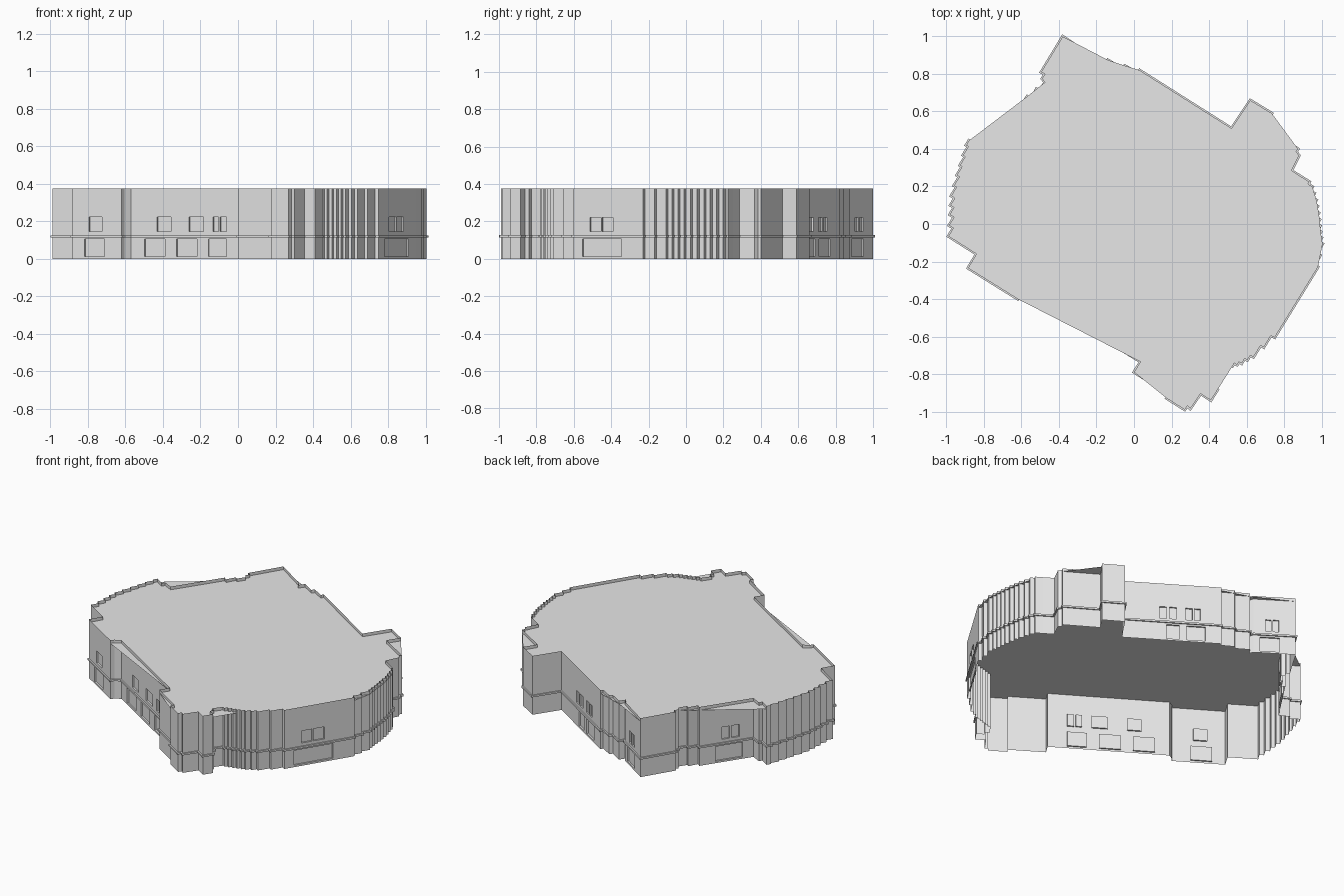
import bpy, bmesh
from mathutils import Vector

if "Cube" in bpy.data.objects:
    bpy.data.objects.remove(bpy.data.objects["Cube"])

TOP, ROOF = 0.375, 0.355
U, V = Vector((0.853, -0.522)), Vector((0.522, 0.853))

mat = bpy.data.materials.new("light grey")
mat.use_nodes = True
grey = (0.8, 0.8, 0.8, 1)
mat.diffuse_color = grey
mat.node_tree.nodes["Principled BSDF"].inputs["Base Color"].default_value = grey


def finish(bm, name):
    bmesh.ops.remove_doubles(bm, verts=bm.verts, dist=0.0002)
    mesh = bpy.data.meshes.new(name)
    bm.to_mesh(mesh)
    bm.free()
    mesh.materials.append(mat)
    obj = bpy.data.objects.new(name, mesh)
    bpy.context.collection.objects.link(obj)
    return obj


def stairs(tips, counts, axis):
    """Sawtooth outline along a bulging line, each tooth turning along axis first."""
    tips = [Vector(t) for t in tips]
    out = []
    for a, b, n in zip(tips, tips[1:], counts):
        step = (b - a) / n
        for i in range(n):
            p = a + step * i
            out += [p, p + axis * step.dot(axis)]
    return out + [tips[-1]]


# Outline of the building, counterclockwise
south_west = [(-.84, -.16), (-.885, -.235), (-.62, -.4), (-.605, -.38), (-.57, -.36),
              (.035, -.735), (0, -.79), (.19, -.91), (.175, -.93)]
south_bay = [(.27, -.99), (.285, -.97), (.3, -.985), (.355, -.905), (.41, -.94),
             (.445, -.885), (.405, -.86), (.42, -.84), (.395, -.825)]
south_arc = stairs([(.435, -.77), (.56, -.735), (.62, -.7), (.73, -.595)], [5, 2, 2], U)
east_arc = stairs([(.95, -.28), (.987, -.095), (.976, 0), (.96, .107), (.928, .213),
                   (.895, .25)], [3, 3, 3, 3, 1], V)
north_east = [(.84, .285), (.88, .365), (.865, .385), (.875, .4), (.685, .515), (.735, .59),
              (.62, .66), (.52, .51), (.03, .82), (.02, .805), (-.05, .845),
              (-.065, .83), (-.14, .875), (-.165, .84), (-.175, .865)]
north_west = [(-.38, 1), (-.495, .81), (-.475, .8), (-.49, .775), (-.475, .755),
              (-.505, .71), (-.52, .72), (-.55, .665), (-.57, .68), (-.755, .4),
              (-.815, .43), (-.825, .41), (-.88, .445)]
west_arc = stairs([(-.895, .42), (-.945, .26), (-.975, .15), (-.983, .05), (-.99, -.065)],
                  [3, 2, 2, 2], U)
outline = [Vector(p) for p in south_west + south_bay + south_arc + [(.75, -.605)]
           + east_arc + north_east + north_west + west_arc]

# Recessed openings: wall start -> (upper spans, lower spans) as fractions of the wall
openings = {
    (-.885, -.235): ([(.34, .6)], [(.25, .65)]),
    (-.57, -.36): ([(.23, .35), (.51, .64), (.72, .77), (.785, .84)],
                   [(.12, .3), (.4, .58), (.68, .84)]),
    (.75, -.605): ([(.28, .46), (.48, .66)], [(.16, .8)]),
    (.52, .51): ([(.38, .45), (.48, .55), (.64, .71), (.73, .79)],
                 [(.45, .58), (.65, .84)]),
    (-.175, .865): ([(.28, .42), (.46, .6)], [(.15, .62)]),
    (-.57, .68): ([(.42, .56), (.6, .74)], [(.3, .8)]),
}
UPPER, LOWER = (0.145, 0.222), (0.012, 0.105)


def wall(bm, a, b, spans):
    """One wall as a grid of quads with the openings pushed inward."""
    upper, lower = spans
    boxes = [(s, UPPER) for s in upper] + [(s, LOWER) for s in lower]
    ts = sorted({0, 1, *(t for s, _ in boxes for t in s)})
    zs = sorted({0, TOP, *(z for _, r in boxes for z in r)})
    grid = [[bm.verts.new((*a.lerp(b, t), z)) for z in zs] for t in ts]
    holes = []
    for i in range(len(ts) - 1):
        for j in range(len(zs) - 1):
            face = bm.faces.new((grid[i][j], grid[i + 1][j],
                                 grid[i + 1][j + 1], grid[i][j + 1]))
            t, z = (ts[i] + ts[i + 1]) / 2, (zs[j] + zs[j + 1]) / 2
            if any(s[0] < t < s[1] and r[0] < z < r[1] for s, r in boxes):
                holes.append(face)
    if holes:
        d = (b - a).normalized()
        geom = bmesh.ops.extrude_face_region(bm, geom=holes)["geom"]
        bmesh.ops.translate(bm, vec=(-d.y * 0.01, d.x * 0.01, 0),
                            verts=[g for g in geom if isinstance(g, bmesh.types.BMVert)])
        bmesh.ops.delete(bm, geom=[f for f in holes if f.is_valid], context="FACES_ONLY")


# Outer walls, open below, rising past the roof as a parapet
bm = bmesh.new()
for a, b in zip(outline, outline[1:] + outline[:1]):
    key = next((k for k in openings if (Vector(k) - a).length < 0.001), None)
    wall(bm, a, b, openings.get(key, ([], [])))
finish(bm, "outer_walls")

# Flat roof
bm = bmesh.new()
roof = bm.faces.new([bm.verts.new((p.x, p.y, ROOF)) for p in outline])
bmesh.ops.triangulate(bm, faces=[roof])
finish(bm, "flat_roof")


def grown(points, dist):
    """Outline moved outward with mitred corners."""
    out = []
    for i, p in enumerate(points):
        d1 = (p - points[i - 1]).normalized()
        d2 = (points[(i + 1) % len(points)] - p).normalized()
        n1, n2 = Vector((d1.y, -d1.x)), Vector((d2.y, -d2.x))
        out.append(p + (n1 + n2) * dist / max(1 + n1.dot(n2), 0.5))
    return out


# Ledge between the storeys
bm = bmesh.new()
outer = grown(outline, 0.008)
rings = [[bm.verts.new((p.x, p.y, z)) for p in ring]
         for ring, z in ((outline, .115), (outer, .115), (outer, .126), (outline, .126))]
for low, high in zip(rings, rings[1:]):
    for i in range(len(outline)):
        bm.faces.new((low[i - 1], low[i], high[i], high[i - 1]))
finish(bm, "storey_ledge")
